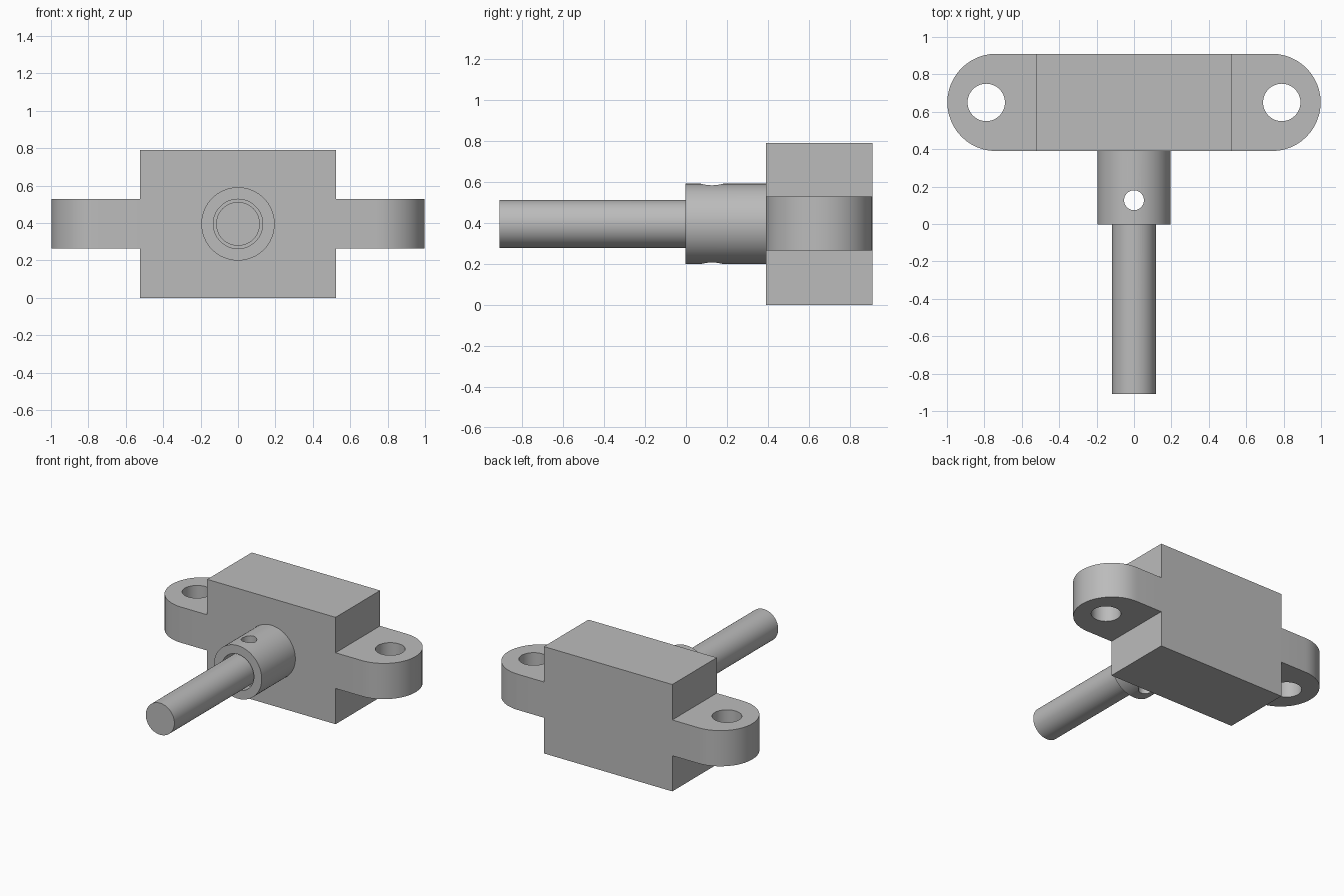
import bpy, bmesh, math
from mathutils import Matrix

cube = bpy.data.objects.get("Cube")
if cube:
    bpy.data.objects.remove(cube, do_unlink=True)

grey = bpy.data.materials.new("plain grey")
grey.use_nodes = True
grey.diffuse_color = (0.5, 0.5, 0.5, 1)
grey.node_tree.nodes["Principled BSDF"].inputs["Base Color"].default_value = (0.5, 0.5, 0.5, 1)

AXIS_Z = 0.395            # height of the shaft axis
BLOCK_Y = (0.39, 0.91)    # front and back of the block
MID_Y = sum(BLOCK_Y) / 2
PIN_Y = 0.127


def make(name, bm):
    mesh = bpy.data.meshes.new(name)
    bmesh.ops.recalc_face_normals(bm, faces=bm.faces[:])
    bm.to_mesh(mesh)
    bm.free()
    mesh.materials.append(grey)
    obj = bpy.data.objects.new(name, mesh)
    bpy.context.collection.objects.link(obj)
    return obj


def box(name, x, y, z):
    bm = bmesh.new()
    bmesh.ops.create_cube(bm, size=1)
    for v in bm.verts:
        v.co = [lo + (c + 0.5) * (hi - lo) for c, (lo, hi) in zip(v.co, (x, y, z))]
    return make(name, bm)


def rod_y(name, radius, y0, y1):
    bm = bmesh.new()
    m = Matrix.Translation((0, (y0 + y1) / 2, AXIS_Z)) @ Matrix.Rotation(math.pi / 2, 4, 'X')
    bmesh.ops.create_cone(bm, cap_ends=True, segments=64, radius1=radius, radius2=radius,
                          depth=y1 - y0, matrix=m)
    return make(name, bm)


def drill_z(name, radius, x, y):
    bm = bmesh.new()
    bmesh.ops.create_cone(bm, cap_ends=True, segments=48, radius1=radius, radius2=radius,
                          depth=1.4, matrix=Matrix.Translation((x, y, AXIS_Z)))
    return make(name, bm)


def stadium(name, centre_x, radius, z0, z1, steps=24):
    bm = bmesh.new()
    ring = []
    for side in (1, -1):
        for i in range(steps + 1):
            a = math.pi * (i / steps - 0.5)
            ring.append(bm.verts.new((side * (centre_x + radius * math.cos(a)),
                                      MID_Y + side * radius * math.sin(a), z0)))
    base = bm.faces.new(ring)
    top = bmesh.ops.extrude_face_region(bm, geom=[base])["geom"]
    bmesh.ops.translate(bm, vec=(0, 0, z1 - z0),
                        verts=[g for g in top if isinstance(g, bmesh.types.BMVert)])
    return make(name, bm)


def combine(obj, tool, operation, keep=False):
    mod = obj.modifiers.new(operation.lower(), 'BOOLEAN')
    mod.object, mod.operation, mod.solver = tool, operation, 'EXACT'
    bpy.ops.object.select_all(action='DESELECT')
    bpy.context.view_layer.objects.active = obj
    obj.select_set(True)
    bpy.ops.object.modifier_apply(modifier=mod.name)
    if not keep:
        bpy.data.objects.remove(tool, do_unlink=True)


# Block with mounting lugs on both sides
body = box("body", (-0.525, 0.525), BLOCK_Y, (0, 0.79))
combine(body, stadium("lug_plate", 0.738, 0.26, 0.264, 0.528), 'UNION')
for side in (-1, 1):
    combine(body, drill_z("lug_hole", 0.1, side * 0.79, MID_Y), 'DIFFERENCE')

# Hollow sleeve joined to the front of the block
combine(body, rod_y("sleeve", 0.196, -0.003, 0.45), 'UNION')
combine(body, rod_y("bore", 0.132, -0.1, 0.39), 'DIFFERENCE')

# Shaft seated in the sleeve
shaft = rod_y("shaft", 0.117, -0.91, 0.39)

# Cross pin hole through the sleeve and shaft
pin = drill_z("pin_hole", 0.053, 0, PIN_Y)
combine(body, pin, 'DIFFERENCE', keep=True)
combine(shaft, pin, 'DIFFERENCE')

# Smooth round surfaces, crisp edges
for obj in (body, shaft):
    bpy.ops.object.select_all(action='DESELECT')
    bpy.context.view_layer.objects.active = obj
    obj.select_set(True)
    bpy.ops.object.shade_smooth_by_angle(angle=math.radians(30))
